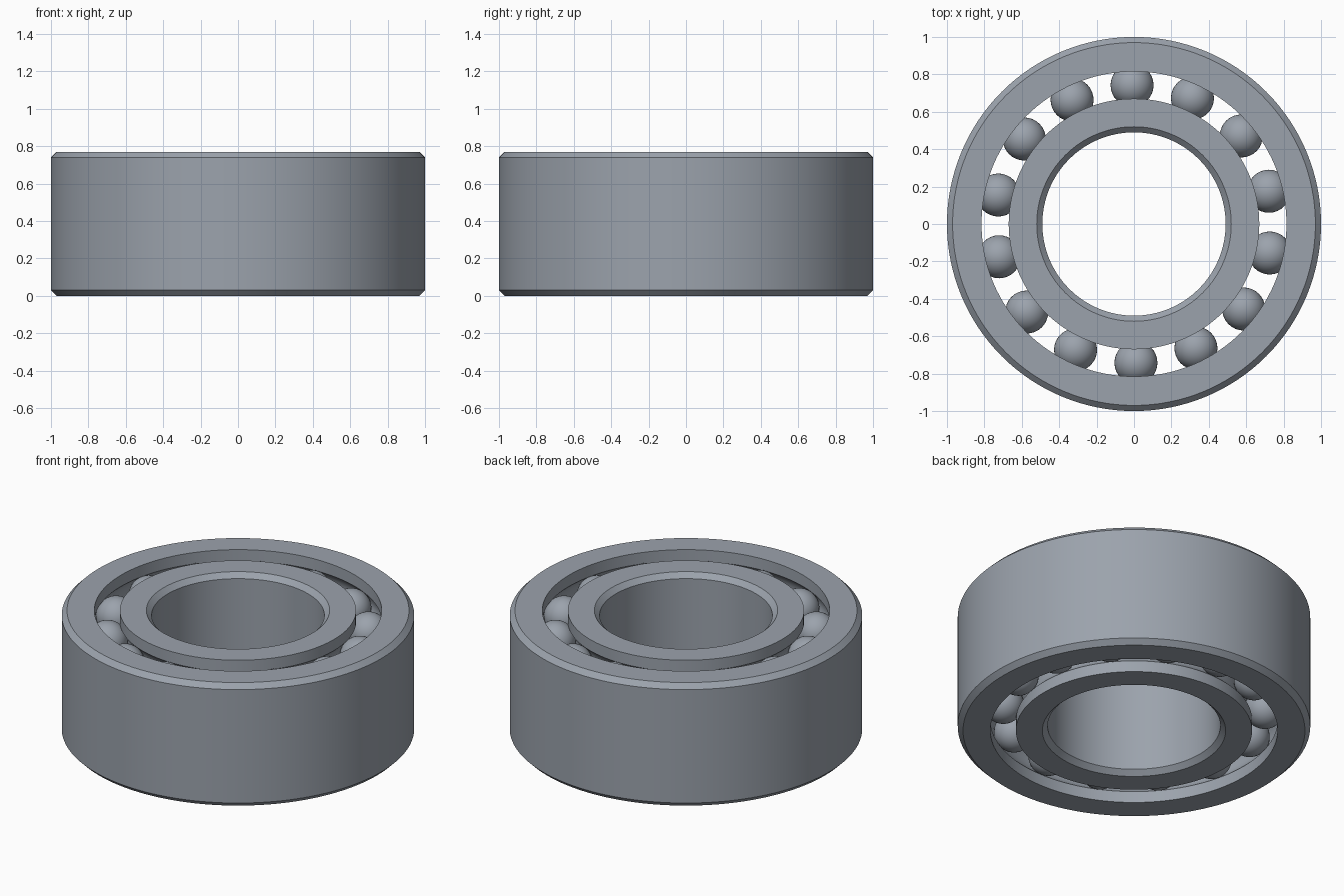
import bpy, bmesh, math
from mathutils import Matrix, Vector

cube = bpy.data.objects.get("Cube")
if cube:
    bpy.data.objects.remove(cube, do_unlink=True)

HEIGHT = 0.77
CHAMFER = 0.03
PITCH = 0.742                # radius of the ball circle
BALL = 0.115
ROWS = (0.16, HEIGHT - 0.16)  # heights of the two ball rows
BALLS_PER_ROW = 14
FIRST_ANGLE = math.radians(90.8)
SEGMENTS = 128

steel = bpy.data.materials.new("steel grey")
steel.use_nodes = True
colour = (0.33, 0.365, 0.415, 1)
steel.diffuse_color = colour
steel.node_tree.nodes["Principled BSDF"].inputs["Base Color"].default_value = colour


def finish(name, bm):
    bmesh.ops.recalc_face_normals(bm, faces=bm.faces)
    mesh = bpy.data.meshes.new(name)
    bm.to_mesh(mesh)
    bm.free()
    mesh.materials.append(steel)
    obj = bpy.data.objects.new(name, mesh)
    bpy.context.collection.objects.link(obj)
    bpy.ops.object.select_all(action='DESELECT')
    obj.select_set(True)
    bpy.context.view_layer.objects.active = obj
    bpy.ops.object.shade_smooth_by_angle(angle=math.radians(28))
    return obj


def raceway(radius, side):
    """Bottom-to-top wall with one rounded groove per ball row."""
    half = math.acos(abs(radius - PITCH) / BALL)
    points = [(radius, 0)]
    for z in ROWS:
        for i in range(11):
            a = half * (i / 5 - 1)
            points.append((PITCH + side * BALL * math.cos(a), z + BALL * math.sin(a)))
    return points + [(radius, HEIGHT)]


def ring(name, wall, plain_radius, side):
    """Spin a closed profile: grooved wall plus chamfered plain wall."""
    face_edge = plain_radius + side * CHAMFER
    profile = wall + [(face_edge, HEIGHT), (plain_radius, HEIGHT - CHAMFER),
                      (plain_radius, CHAMFER), (face_edge, 0)]
    bm = bmesh.new()
    loops = []
    for s in range(SEGMENTS):
        a = math.tau * s / SEGMENTS
        loops.append([bm.verts.new((r * math.cos(a), r * math.sin(a), z)) for r, z in profile])
    count = len(profile)
    for s, loop in enumerate(loops):
        nxt = loops[(s + 1) % SEGMENTS]
        for i in range(count):
            j = (i + 1) % count
            bm.faces.new((loop[i], nxt[i], nxt[j], loop[j]))
    return finish(name, bm)


# Races
ring("outer_ring", raceway(0.815, 1), 1.0, -1)
ring("inner_ring", raceway(0.67, -1), 0.49, 1)

# Two rows of balls
for row_name, z in zip(("lower_balls", "upper_balls"), ROWS):
    bm = bmesh.new()
    for i in range(BALLS_PER_ROW):
        a = FIRST_ANGLE + math.tau * i / BALLS_PER_ROW
        centre = Vector((PITCH * math.cos(a), PITCH * math.sin(a), z))
        bmesh.ops.create_uvsphere(bm, u_segments=32, v_segments=20, radius=BALL,
                                  matrix=Matrix.Translation(centre))
    finish(row_name, bm)
